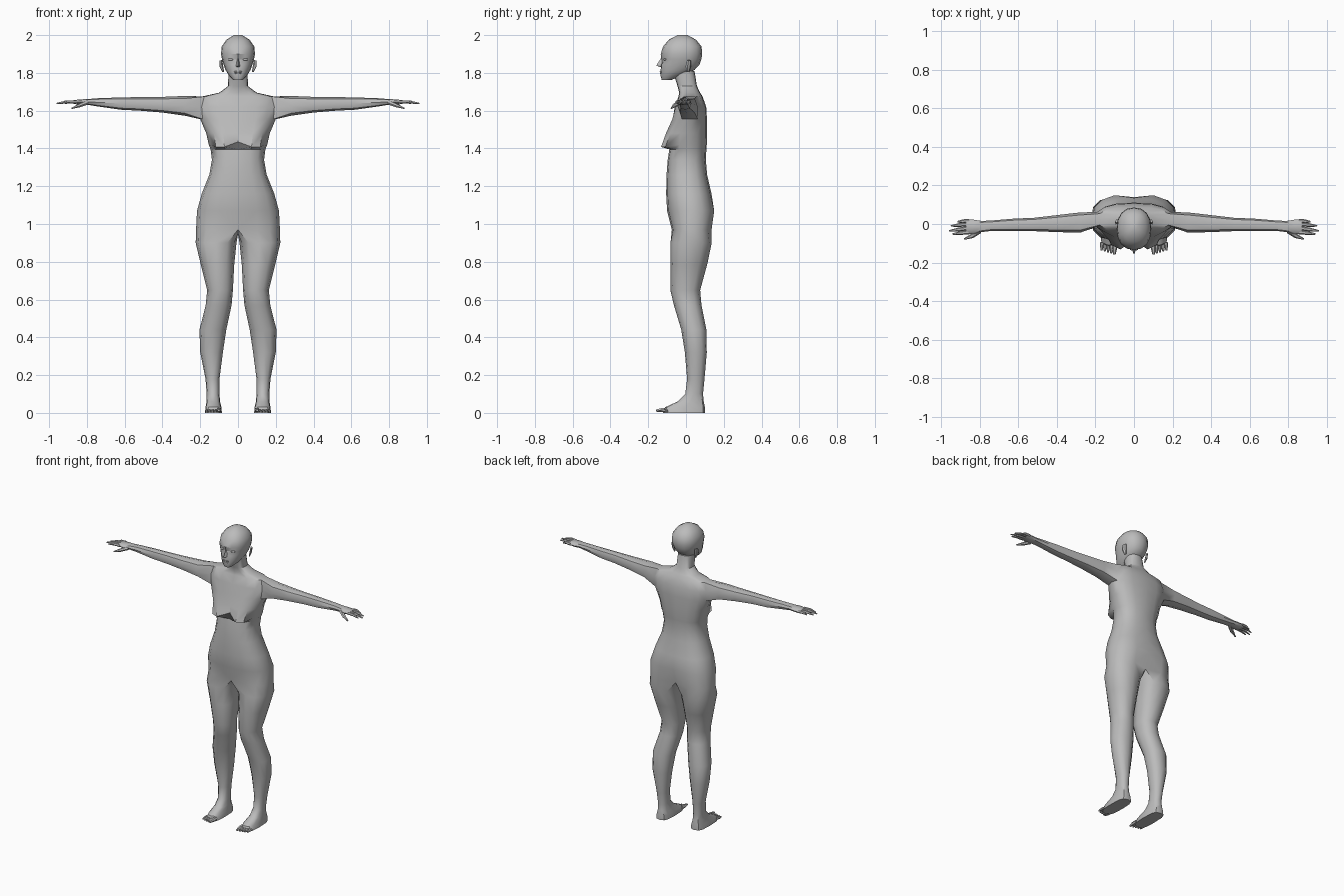
import bpy, bmesh
from math import sin, cos, pi, copysign, radians
from mathutils import Vector

if "Cube" in bpy.data.objects:
    bpy.data.objects.remove(bpy.data.objects["Cube"])

grey = bpy.data.materials.new("plain_grey")
grey.use_nodes = True
grey.diffuse_color = (0.5, 0.5, 0.5, 1)
bsdf = next(n for n in grey.node_tree.nodes if n.type == 'BSDF_PRINCIPLED')
bsdf.inputs["Base Color"].default_value = (0.5, 0.5, 0.5, 1)


def power(v, p):
    return copysign(abs(v) ** p, v) if abs(v) > 1e-6 else 0.0


def half_ring(bm, z, w, front, back, p):
    """Half outline from front centre, round the left side, to back centre."""
    mid, r = (front + back) / 2, (back - front) / 2
    return [bm.verts.new((w * power(sin(j * pi / 8), p),
                          mid - r * power(cos(j * pi / 8), p), z)) for j in range(9)]


def bridge(bm, a, b, closed=True, skip=()):
    n = len(a)
    for j in range(n if closed else n - 1):
        if j not in skip:
            k = (j + 1) % n
            bm.faces.new((a[j], a[k], b[k], b[j]))


def tube(bm, points, radii, flat=1.0, sides=6):
    """Closed tapered tube for fingers, toes and ears."""
    pts = [Vector(p) for p in points]
    d = (pts[-1] - pts[0]).normalized()
    side = d.cross(Vector((0, 0, 1))).normalized()
    up = side.cross(d)
    rings = []
    for c, r in zip(pts, radii):
        rings.append([bm.verts.new(c + side * r * cos(k * 2 * pi / sides)
                                   + up * r * flat * sin(k * 2 * pi / sides))
                      for k in range(sides)])
    for a, b in zip(rings, rings[1:]):
        bridge(bm, a, b)
    bm.faces.new(rings[0])
    bm.faces.new(rings[-1])


def finish(bm, name, angle):
    """Mirror the left half, close the seam and make the object."""
    bmesh.ops.mirror(bm, geom=bm.verts[:] + bm.edges[:] + bm.faces[:],
                     axis='X', merge_dist=0.001)
    bmesh.ops.remove_doubles(bm, verts=bm.verts[:], dist=0.0005)
    bmesh.ops.recalc_face_normals(bm, faces=bm.faces[:])
    mesh = bpy.data.meshes.new(name)
    bm.to_mesh(mesh)
    bm.free()
    mesh.materials.append(grey)
    obj = bpy.data.objects.new(name, mesh)
    bpy.context.collection.objects.link(obj)
    bpy.ops.object.select_all(action='DESELECT')
    obj.select_set(True)
    bpy.context.view_layer.objects.active = obj
    bpy.ops.object.shade_smooth_by_angle(angle=radians(angle))
    return obj


# Torso and neck: height, half width, front, back
bm = bmesh.new()
torso = [half_ring(bm, *row, 0.8) for row in (
    (0.97, .222, -.075, .142), (1.07, .217, -.100, .157), (1.16, .192, -.105, .135),
    (1.26, .152, -.103, .112), (1.34, .138, -.097, .105), (1.395, .145, -.088, .108),
    (1.42, .155, -.088, .110), (1.48, .168, -.082, .111), (1.555, .200, -.070, .111),
    (1.62, .205, -.060, .107), (1.675, .190, -.040, .088), (1.695, .100, -.036, .075),
    (1.73, .053, -.045, .058), (1.81, .050, -.070, .045))]
ARM_LOW, ARM_TOP = 8, 10
for i in range(len(torso) - 1):
    hole = (3, 4) if ARM_LOW <= i < ARM_TOP else ()
    bridge(bm, torso[i], torso[i + 1], False, hole)
bm.faces.new(torso[-1])

# Bust and seat shaping
for row, col, push in ((6, 1, -.05), (6, 2, -.045), (7, 1, -.03), (7, 2, -.025),
                       (8, 1, -.008), (0, 8, -.03), (1, 8, -.018)):
    torso[row][col].co.y += push
for col in (1, 2):
    torso[6][col].co.z -= 0.012
torso[6][0].co.z += 0.015

# Arm grown out of the shoulder opening: x, front, back, bottom, top
low, mid, top = torso[ARM_LOW:ARM_TOP + 1]
ring = [top[4], top[3], mid[3], low[3], low[4], low[5], mid[5], top[5]]
for x, y0, y1, z0, z1 in (
        (.28, -.045, .060, 1.573, 1.678), (.40, -.042, .046, 1.590, 1.673),
        (.52, -.037, .032, 1.600, 1.672), (.62, -.036, .028, 1.605, 1.670),
        (.74, -.036, .018, 1.622, 1.666), (.79, -.042, .016, 1.630, 1.662),
        (.83, -.052, .022, 1.630, 1.660), (.87, -.052, .024, 1.636, 1.656)):
    new = [bm.verts.new((x, (y0 + y1) / 2 - (y1 - y0) / 2 * power(sin(k * pi / 4), .85),
                         (z0 + z1) / 2 + (z1 - z0) / 2 * power(cos(k * pi / 4), .85)))
           for k in range(8)]
    bridge(bm, ring, new)
    ring = new
bm.faces.new(ring)

# Fingers and thumb
for y, tip_y, tip_x in ((-.042, -.052, .94), (-.021, -.036, .96),
                        (0, -.010, .95), (.016, .012, .915)):
    tube(bm, ((.855, y, 1.646), ((.86 + tip_x) / 2, (y + tip_y) / 2, 1.647),
              (tip_x, tip_y, 1.638)), (.011, .010, .004), 0.85)
tube(bm, ((.80, -.035, 1.642), (.84, -.062, 1.627), (.88, -.078, 1.612)),
     (.014, .012, .004), 0.85)

# Leg and foot grown out of the hip: height, inner, outer, front, back, roundness
crotch = [bm.verts.new((0, y, .948)) for y in (.075, .03, -.025)]
ring = torso[0] + crotch
for z, x0, x1, y0, y1, p in (
        (.90, .008, .224, -.082, .136, .85), (.785, .020, .197, -.082, .112, .9),
        (.65, .027, .163, -.083, .075, .9), (.57, .034, .171, -.064, .082, .9),
        (.44, .062, .204, -.025, .108, .9), (.32, .080, .200, -.006, .110, .9),
        (.18, .098, .172, .006, .098, .9), (.10, .098, .166, -.004, .090, .9),
        (.06, .095, .167, -.045, .094, .8), (.03, .088, .172, -.110, .100, .65),
        (0, .085, .175, -.122, .100, .6)):
    new = []
    for k in range(12):
        a = (k - 1) * pi / 6
        new.append(bm.verts.new(((x0 + x1) / 2 + (x1 - x0) / 2 * power(sin(a), p),
                                 (y0 + y1) / 2 - (y1 - y0) / 2 * power(cos(a), p), z)))
    bridge(bm, ring, new)
    ring = new
bm.faces.new(ring)

# Toes
for i in range(5):
    x, r = .100 + i * .0165, .013 if i == 0 else .009
    tube(bm, ((x, -.095, r + .003), (x + .001, -.130 + i * .003, r + .002),
              (x + .002, -.158 + i * .005, r)), (r, r, r * .5), 0.9)
finish(bm, "body", 40)

# Head: height, half width, front, back
bm = bmesh.new()
head = [half_ring(bm, *row, 0.88) for row in (
    (1.762, .024, -.128, -.080), (1.785, .048, -.135, -.015), (1.815, .066, -.134, .045),
    (1.845, .077, -.132, .072), (1.872, .085, -.130, .081), (1.90, .090, -.134, .086),
    (1.94, .086, -.121, .082), (1.975, .062, -.092, .054), (2.0, .022, -.045, .008))]
for a, b in zip(head, head[1:]):
    bridge(bm, a, b, False)
bm.faces.new(head[0])
bm.faces.new(head[-1])
head[4][1].co.y += 0.012
head[3][1].co.y -= 0.004

# Nose wedge
bridge_top, tip, base, wing = [bm.verts.new(c) for c in (
    (0, -.128, 1.885), (0, -.158, 1.838), (0, -.120, 1.826), (.018, -.118, 1.832))]
bm.faces.new((bridge_top, wing, tip))
bm.faces.new((tip, wing, base))

# Ear
tube(bm, ((.078, .010, 1.805), (.088, .012, 1.835), (.090, .016, 1.866)),
     (.008, .016, .012), 0.5)
finish(bm, "head", 35)


def face_detail(name, loc, scale):
    """Small rounded facial feature."""
    bm = bmesh.new()
    bmesh.ops.create_icosphere(bm, subdivisions=2, radius=1)
    bmesh.ops.scale(bm, vec=scale, verts=bm.verts[:])
    bmesh.ops.translate(bm, vec=loc, verts=bm.verts[:])
    finish(bm, name, 40) if loc[0] else finish_single(bm, name)


def finish_single(bm, name):
    half = [v for v in bm.verts if v.co.x < -0.0001]
    bmesh.ops.delete(bm, geom=half, context='VERTS')
    finish(bm, name, 40)


# Eyes and lips
face_detail("eyes", (.038, -.108, 1.871), (.016, .012, .007))
face_detail("upper_lip", (0, -.130, 1.806), (.022, .010, .005))
face_detail("lower_lip", (0, -.129, 1.797), (.018, .010, .005))
